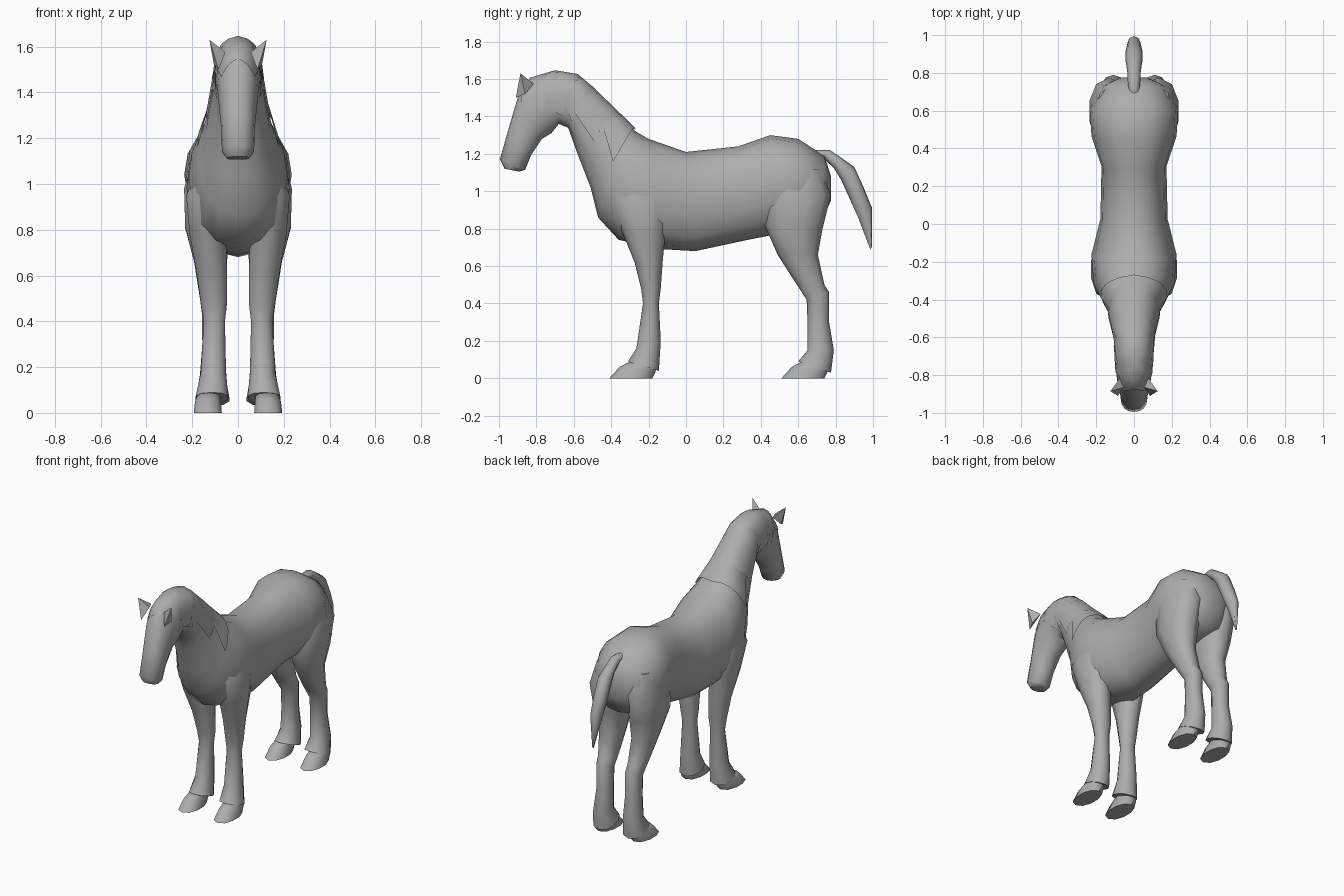
import bpy, bmesh, math
from mathutils import Vector

coat = bpy.data.materials.new("grey_coat")
coat.diffuse_color = (0.42, 0.42, 0.42, 1)


def make(name, rings, closed=True, mirror=False, angle=50):
    """Skin consecutive rings of points; closed rings get end caps."""
    bm = bmesh.new()
    rows = [[bm.verts.new(p) for p in r] for r in rings]
    n = len(rows[0])
    for a, b in zip(rows, rows[1:]):
        for i in range(n if closed else n - 1):
            j = (i + 1) % n
            bm.faces.new((a[i], a[j], b[j], b[i]))
    if closed:
        bm.faces.new(rows[0])
        bm.faces.new(rows[-1])
    bmesh.ops.recalc_face_normals(bm, faces=bm.faces)
    me = bpy.data.meshes.new(name)
    bm.to_mesh(me)
    bm.free()
    me.materials.append(coat)
    ob = bpy.data.objects.new(name, me)
    bpy.context.collection.objects.link(ob)
    if mirror:
        m = ob.modifiers.new("Mirror", "MIRROR")
        m.use_mirror_merge = False
    bpy.ops.object.select_all(action='DESELECT')
    ob.select_set(True)
    bpy.context.view_layer.objects.active = ob
    bpy.ops.object.shade_smooth_by_angle(angle=math.radians(angle))
    return ob


def section_point(s, a, grow=1.0, power=0.85):
    """Point on a cross-section (top y, top z, bottom y, bottom z, half width)."""
    yt, zt, yb, zb, w = s
    c, sn = math.cos(a) * grow, math.sin(a)
    x = math.copysign(abs(sn) ** power, sn) * w * grow
    return Vector((x, (yt + yb) / 2 + c * (yt - yb) / 2,
                   (zt + zb) / 2 + c * (zt - zb) / 2))


def section_ring(s, n, power=0.85):
    return [section_point(s, 2 * math.pi * i / n, 1, power) for i in range(n)]


# Body, neck and head: one skin from rump to muzzle
BODY = [
    (0.775, 1.08, 0.775, 0.95, 0.07),
    (0.74, 1.19, 0.72, 0.83, 0.17),
    (0.60, 1.28, 0.62, 0.80, 0.235),
    (0.45, 1.30, 0.48, 0.77, 0.225),
    (0.28, 1.24, 0.33, 0.74, 0.172),
    (0.00, 1.21, 0.05, 0.68, 0.178),
    (-0.20, 1.28, -0.12, 0.69, 0.225),
    (-0.27, 1.32, -0.36, 0.74, 0.215),
    (-0.33, 1.38, -0.47, 0.86, 0.17),
    (-0.40, 1.45, -0.51, 1.02, 0.14),
    (-0.50, 1.55, -0.58, 1.20, 0.115),
    (-0.58, 1.62, -0.63, 1.34, 0.105),
    (-0.70, 1.64, -0.68, 1.36, 0.10),
    (-0.83, 1.60, -0.72, 1.31, 0.095),
    (-0.90, 1.50, -0.77, 1.28, 0.088),
    (-0.95, 1.33, -0.83, 1.19, 0.075),
    (-0.995, 1.17, -0.86, 1.115, 0.07),
    (-0.97, 1.12, -0.89, 1.105, 0.05),
]
make("body", [section_ring(s, 16) for s in BODY])


def body_at(t):
    i = min(int(t), len(BODY) - 2)
    f = t - i
    return [a + (b - a) * f for a, b in zip(BODY[i], BODY[i + 1])]


# Mane: sheet just over the neck; rows are (crest station, edge station, edge depth)
MANE = [
    (7, 8, 0.43), (8, 9.2, 0.28), (8.6, 9.4, 0.55), (9.4, 10.75, 0.60),
    (10, 10.85, 0.80), (10.6, 11.5, 0.52), (11, 11.6, 0.80), (11.6, 12.55, 0.63),
    (12, 12.65, 0.40), (12.5, 13.1, 0.60), (13, 13.2, 0.30), (13.6, 14, 0.17),
]
mane_rows = []
for crest, edge, depth in MANE:
    end = math.acos(1 - 2 * depth)
    mane_rows.append([section_point(body_at(crest + (edge - crest) * abs(k) / 5),
                                    end * k / 5, 1.05) for k in range(-5, 6)])
make("mane", mane_rows, closed=False)

# Tail
TAIL = [
    (0.69, 1.22, 0.69, 1.17, 0.025), (0.77, 1.22, 0.73, 1.18, 0.033),
    (0.83, 1.18, 0.79, 1.125, 0.036), (0.90, 1.13, 0.83, 1.06, 0.045),
    (0.95, 1.02, 0.875, 0.96, 0.045), (0.995, 0.91, 0.92, 0.86, 0.035),
    (0.995, 0.70, 0.985, 0.69, 0.005),
]
make("tail", [section_ring(s, 8, 1) for s in TAIL])


def leg_ring(r, n=10):
    """Ring from (front z, front y, back z, back y, inner x, outer x)."""
    zf, yf, zb, yb, x0, x1 = r
    pts = []
    for i in range(n):
        a = 2 * math.pi * i / n
        c, s = math.cos(a), math.sin(a)
        s = math.copysign(abs(s) ** 0.85, s)
        pts.append(((x0 + x1) / 2 + s * (x1 - x0) / 2,
                    (yf + yb) / 2 + c * (yf - yb) / 2,
                    (zf + zb) / 2 + c * (zf - zb) / 2))
    return pts


# Legs, each mirrored to the other side
FRONT = [
    (1.12, -0.36, 1.12, -0.12, 0.08, 0.16), (0.95, -0.40, 0.95, -0.08, 0.06, 0.23),
    (0.78, -0.34, 0.78, -0.11, 0.05, 0.215), (0.62, -0.275, 0.62, -0.125, 0.045, 0.185),
    (0.48, -0.24, 0.48, -0.135, 0.045, 0.165), (0.40, -0.23, 0.40, -0.145, 0.055, 0.152),
    (0.16, -0.265, 0.20, -0.135, 0.05, 0.165), (0.09, -0.31, 0.04, -0.145, 0.04, 0.188),
]
HIND = [
    (1.12, 0.46, 1.12, 0.72, 0.08, 0.20), (0.98, 0.42, 0.98, 0.775, 0.02, 0.24),
    (0.82, 0.42, 0.80, 0.73, 0.03, 0.235), (0.66, 0.49, 0.66, 0.705, 0.045, 0.195),
    (0.52, 0.58, 0.50, 0.74, 0.05, 0.17), (0.42, 0.645, 0.46, 0.765, 0.055, 0.16),
    (0.30, 0.65, 0.30, 0.765, 0.055, 0.158), (0.15, 0.65, 0.15, 0.79, 0.05, 0.17),
    (0.09, 0.60, 0.03, 0.775, 0.035, 0.188),
]
HOOF = [
    (0.09, -0.30, 0.05, -0.16, 0.075, 0.18),
    (0.06, -0.355, 0.03, -0.165, 0.072, 0.19),
    (0.00, -0.41, 0.00, -0.18, 0.068, 0.196),
]
for name, rows, shift in (("front", FRONT, 0), ("hind", HIND, 0.92)):
    make(name + "_legs", [leg_ring(r) for r in rows], mirror=True)
    hoof = [(r[0], r[1] + shift, r[2], r[3] + shift, r[4], r[5]) for r in HOOF]
    make(name + "_hooves", [leg_ring(r) for r in hoof], mirror=True)

# Ears: pointed, four-sided
base = [Vector(p) for p in ((0.055, -0.865, 1.575), (0.085, -0.91, 1.50),
                            (0.105, -0.86, 1.52), (0.075, -0.815, 1.575))]
tip = Vector((0.125, -0.885, 1.63))
make("ears", [base, [p.lerp(tip, 0.5) for p in base],
              [p.lerp(tip, 0.97) for p in base]], mirror=True, angle=40)
